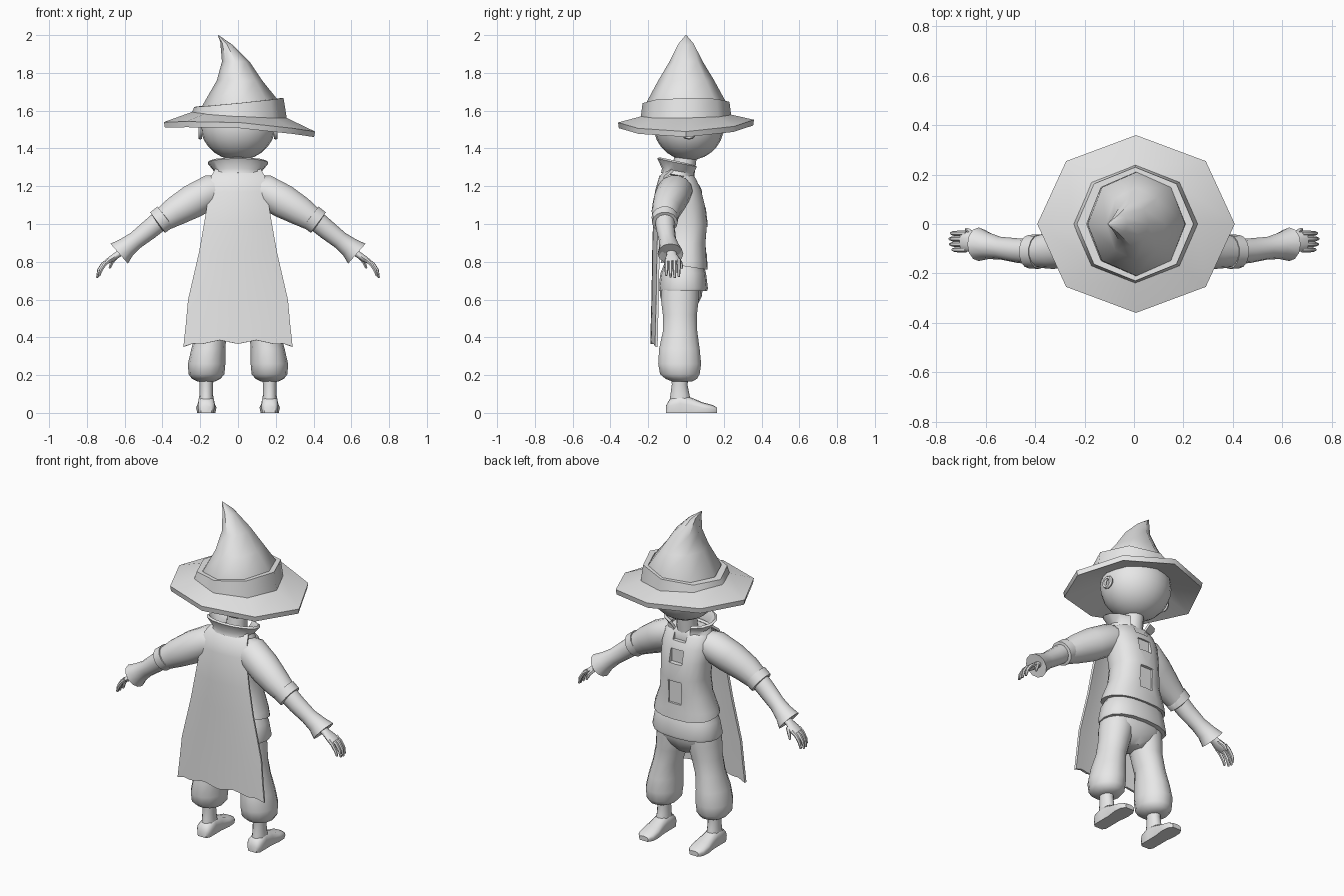
import bpy, bmesh, math
from mathutils import Vector

mat = bpy.data.materials.new("plain_grey")
mat.diffuse_color = (0.8, 0.8, 0.8, 1)


def make(name, verts, faces):
    me = bpy.data.meshes.new(name)
    me.from_pydata([tuple(v) for v in verts], [], faces)
    bm = bmesh.new()
    bm.from_mesh(me)
    bmesh.ops.recalc_face_normals(bm, faces=bm.faces)
    bm.to_mesh(me)
    bm.free()
    me.materials.append(mat)
    ob = bpy.data.objects.new(name, me)
    bpy.context.collection.objects.link(ob)
    return ob


def skin(name, rings, cap=True, closed=True):
    """Bridge equal-length rings of points."""
    n = len(rings[0])
    faces = [(i * n + j, i * n + (j + 1) % n, (i + 1) * n + (j + 1) % n, (i + 1) * n + j)
             for i in range(len(rings) - 1) for j in range(n if closed else n - 1)]
    if cap:
        faces += [tuple(range(n)), tuple(range((len(rings) - 1) * n, len(rings) * n))]
    return make(name, [p for r in rings for p in r], faces)


def ring(c, u, v, n=12, p=2.0):
    """Superellipse around c spanned by u and v."""
    c, u, v = Vector(c), Vector(u), Vector(v)
    out = []
    for i in range(n):
        a = 2 * math.pi * i / n
        f = lambda t: math.copysign(abs(t) ** (2 / p), t) if abs(t) > 1e-6 else 0
        out.append(c + u * f(math.cos(a)) + v * f(math.sin(a)))
    return out


def tube(name, pts, s=1, n=12):
    """Limb along points (x, y, z, radius in y, radius across)."""
    c = [Vector((s * q[0], q[1], q[2])) for q in pts]
    rings = []
    for i, q in enumerate(pts):
        d = c[min(i + 1, len(c) - 1)] - c[max(i - 1, 0)]
        w = d.cross(Vector((0, 1, 0))).normalized()
        rings.append(ring(c[i], (0, q[3], 0), w * q[4], n))
    return skin(name, rings)


def upright(name, rows, n=12, p=2.0, tilt=0.0, cap=True):
    """Stack of level rings (z, x centre, x radius, y back, y front)."""
    rings = [ring((x, (b + f) / 2, z), (rx, 0, 0), (0, (f - b) / 2, 0), n, p)
             for z, x, rx, b, f in rows]
    for q in rings[0]:
        q.z -= tilt * q.y
    return skin(name, rings, cap)


def apply_mod(ob, kind, **kw):
    m = ob.modifiers.new(kind, kind)
    for k, v in kw.items():
        setattr(m, k, v)
    bpy.context.view_layer.objects.active = ob
    bpy.ops.object.modifier_apply(modifier=m.name)


# Hat brim: drooping eight-sided disc, tilted to one side
def brim_ring(r, z, droop, slope):
    pts = ring((0.008 * r / 0.4, 0, z), (r, 0, 0), (0, r * 0.9, 0), 8)
    for q in pts:
        q.z += slope * q.x - droop * (q.x / 0.4) ** 2 + 0.02 * q.y
    return pts


skin("hat_brim", [brim_ring(0.19, 1.565, 0, -0.06), brim_ring(0.395, 1.515, 0.03, -0.06),
                  brim_ring(0.4, 1.545, 0.03, -0.06), brim_ring(0.25, 1.578, 0, -0.06),
                  brim_ring(0.19, 1.59, 0, -0.06)], cap=False)


# Hat band
def band_ring(x, rx, ry, z, slope):
    pts = ring((x, 0, z), (rx, 0, 0), (0, ry, 0), 8)
    for q in pts:
        q.z += slope * q.x + 0.015 * q.y
    return pts


skin("hat_band", [band_ring(0.005, 0.2, 0.19, 1.56, -0.06), band_ring(0.005, 0.255, 0.24, 1.565, -0.06),
                  band_ring(0.005, 0.236, 0.23, 1.643, 0.1), band_ring(0.008, 0.2, 0.21, 1.643, 0.1)],
     cap=False)

# Hat cone with a bent tip
skin("hat_cone", [band_ring(0.01, 0.2, 0.212, 1.60, 0.05), band_ring(0.01, 0.197, 0.21, 1.645, 0.08),
                  band_ring(0.008, 0.12, 0.148, 1.76, 0), band_ring(-0.012, 0.073, 0.088, 1.86, 0),
                  band_ring(-0.06, 0.034, 0.04, 1.94, -0.25), band_ring(-0.105, 0.002, 0.002, 2.0, 0)])

# Head and ears
bpy.ops.mesh.primitive_uv_sphere_add(segments=20, ring_count=14, location=(0, 0.015, 1.525))
head = bpy.context.object
head.name = "head"
head.scale = (0.2, 0.188, 0.188)
head.data.materials.append(mat)
for s in (-1, 1):
    bpy.ops.mesh.primitive_torus_add(major_radius=0.027, minor_radius=0.012, major_segments=10,
                                     minor_segments=6, location=(s * 0.2, 0.015, 1.485),
                                     rotation=(0, math.pi / 2, 0))
    bpy.context.object.name = "ear"
    bpy.context.object.data.materials.append(mat)

upright("neck", [(1.22, 0, 0.06, -0.08, 0.04), (1.38, 0, 0.055, -0.06, 0.06)])


# Flared collar, open at the front
def collar_row(rx, ry, yc, zb, zf):
    out = []
    for i in range(13):
        a = math.radians(-155 + 310 * i / 12)
        y = yc - ry * math.cos(a)
        out.append(Vector((rx * math.sin(a), y, zb + (zf - zb) * (1 - math.cos(a)) / 2)))
    return out


collar = skin("collar", [collar_row(0.13, 0.085, -0.04, 1.27, 1.24), collar_row(0.12, 0.08, -0.04, 1.295, 1.265),
                         collar_row(0.158, 0.104, -0.042, 1.35, 1.305)], cap=False, closed=False)
apply_mod(collar, "SOLIDIFY", thickness=0.014, offset=0)

# Jacket with recessed openings down the front
jacket = upright("jacket", [(0.775, 0, 0.195, -0.135, 0.115), (0.81, 0, 0.187, -0.13, 0.112),
                            (0.9, 0, 0.153, -0.115, 0.106), (1.0, 0, 0.14, -0.115, 0.115),
                            (1.1, 0, 0.147, -0.125, 0.103), (1.18, 0, 0.152, -0.13, 0.083),
                            (1.24, 0, 0.142, -0.125, 0.055), (1.275, 0, 0.1, -0.1, 0.03)],
                 n=20, p=2.4, tilt=0.15)
for lo, hi, y in ((0.85, 0.985, 0.11), (1.087, 1.167, 0.09), (1.21, 1.3, 0.06)):
    bpy.ops.mesh.primitive_cube_add(size=1, location=(0, y + 0.03, (lo + hi) / 2))
    cutter = bpy.context.object
    cutter.scale = (0.084, 0.09, hi - lo)
    cutter.hide_render = True
    bpy.context.view_layer.update()
    apply_mod(jacket, "BOOLEAN", operation='DIFFERENCE', object=cutter, solver='EXACT')
    bpy.data.objects.remove(cutter)

# Waist wrap and hips
upright("waist_wrap", [(0.645, 0, 0.203, -0.143, 0.112), (0.66, 0, 0.207, -0.146, 0.116),
                       (0.74, 0, 0.192, -0.135, 0.106), (0.79, 0, 0.165, -0.115, 0.09)], n=16, p=2.4)
upright("hips", [(0.53, 0, 0.06, -0.09, 0.03), (0.57, 0, 0.14, -0.125, 0.06),
                 (0.62, 0, 0.185, -0.137, 0.085), (0.7, 0, 0.19, -0.135, 0.09)], n=16, p=2.3)

# Cape
cape_rows = []
for z, w, y in ((1.285, 0.12, -0.095), (1.25, 0.14, -0.135), (1.17, 0.15, -0.158), (1.0, 0.178, -0.168),
                (0.85, 0.205, -0.172), (0.6, 0.263, -0.176), (0.46, 0.276, -0.18), (0.375, 0.288, -0.182)):
    row = []
    for i in range(13):
        u = i / 6 - 1
        drop = (0.035 * u ** 8 + 0.01 * math.cos(3 * math.pi * u)) if z < 0.4 else 0
        row.append(Vector((u * w, y + 0.025 * u * u, z - drop)))
    cape_rows.append(row)
cape = skin("cape", cape_rows, cap=False, closed=False)
apply_mod(cape, "SOLIDIFY", thickness=0.014, offset=0)

for s in (-1, 1):
    # Puffed trouser leg
    upright("trouser_leg", [(0.165, s * 0.168, 0.045, -0.07, 0.03), (0.18, s * 0.168, 0.075, -0.11, 0.06),
                            (0.205, s * 0.167, 0.095, -0.14, 0.075), (0.26, s * 0.166, 0.099, -0.15, 0.083),
                            (0.34, s * 0.157, 0.09, -0.145, 0.075), (0.43, s * 0.14, 0.08, -0.125, 0.062),
                            (0.52, s * 0.117, 0.087, -0.125, 0.06), (0.6, s * 0.103, 0.095, -0.135, 0.07),
                            (0.66, s * 0.1, 0.09, -0.13, 0.07)], n=14)
    # Ankle and foot
    upright("ankle", [(0.04, s * 0.168, 0.042, -0.09, 0.03), (0.1, s * 0.168, 0.036, -0.082, 0.018),
                      (0.15, s * 0.168, 0.036, -0.075, 0.008), (0.2, s * 0.168, 0.04, -0.08, 0.015)])
    foot = []
    for y, w, h in ((-0.105, 0.03, 0.04), (-0.085, 0.045, 0.075), (-0.03, 0.045, 0.1), (0.03, 0.045, 0.08),
                    (0.09, 0.054, 0.055), (0.14, 0.05, 0.042), (0.165, 0.03, 0.028)):
        r = ring((s * 0.168, y, h / 2), (w, 0, 0), (0, 0, h / 2), 12, 2.3)
        for q in r:
            if q.z < h * 0.3:
                q.z = 0
        foot.append(r)
    skin("foot", foot)

    # Sleeve, rolled band and flared forearm
    tube("upper_sleeve", [(0.07, -0.05, 1.19, 0.075, 0.07), (0.14, -0.06, 1.175, 0.095, 0.09),
                          (0.24, -0.085, 1.12, 0.09, 0.092), (0.33, -0.105, 1.068, 0.077, 0.08),
                          (0.4, -0.112, 1.022, 0.064, 0.064)], s, 14)
    tube("sleeve_band", [(0.383, -0.112, 1.04, 0.06, 0.06), (0.385, -0.112, 1.038, 0.07, 0.07),
                         (0.425, -0.112, 1.008, 0.068, 0.069), (0.428, -0.112, 1.006, 0.05, 0.05)], s, 14)
    tube("forearm_sleeve", [(0.41, -0.112, 1.02, 0.052, 0.054), (0.47, -0.108, 0.97, 0.05, 0.052),
                            (0.54, -0.098, 0.915, 0.046, 0.047), (0.59, -0.088, 0.877, 0.054, 0.054),
                            (0.629, -0.082, 0.843, 0.068, 0.07), (0.622, -0.082, 0.849, 0.055, 0.057),
                            (0.6, -0.082, 0.868, 0.035, 0.035)], s, 12)
    # Hand with four curled fingers and a thumb
    tube("palm", [(0.59, -0.08, 0.872, 0.026, 0.022), (0.64, -0.075, 0.836, 0.028, 0.018),
                  (0.67, -0.072, 0.815, 0.04, 0.018), (0.7, -0.07, 0.797, 0.038, 0.012)], s, 10)
    for k in range(4):
        y = -0.104 + 0.022 * k
        e = (0.012, 0.002, 0, 0.006)[k]
        tube("finger", [(0.68, y, 0.81, 0.011, 0.011), (0.715 - e, y, 0.79, 0.011, 0.011),
                        (0.737 - e, y, 0.757, 0.01, 0.01), (0.746 - e, y, 0.715 + e, 0.006, 0.006)], s, 6)
    tube("thumb", [(0.645, -0.05, 0.825, 0.013, 0.013), (0.668, -0.03, 0.797, 0.012, 0.011),
                   (0.68, -0.022, 0.765, 0.006, 0.006)], s, 6)

# Smooth shading with crisp hems and rims
for ob in bpy.data.objects:
    bpy.ops.object.select_all(action='DESELECT')
    ob.select_set(True)
    bpy.context.view_layer.objects.active = ob
    bpy.ops.object.shade_smooth_by_angle(angle=math.radians(48))
